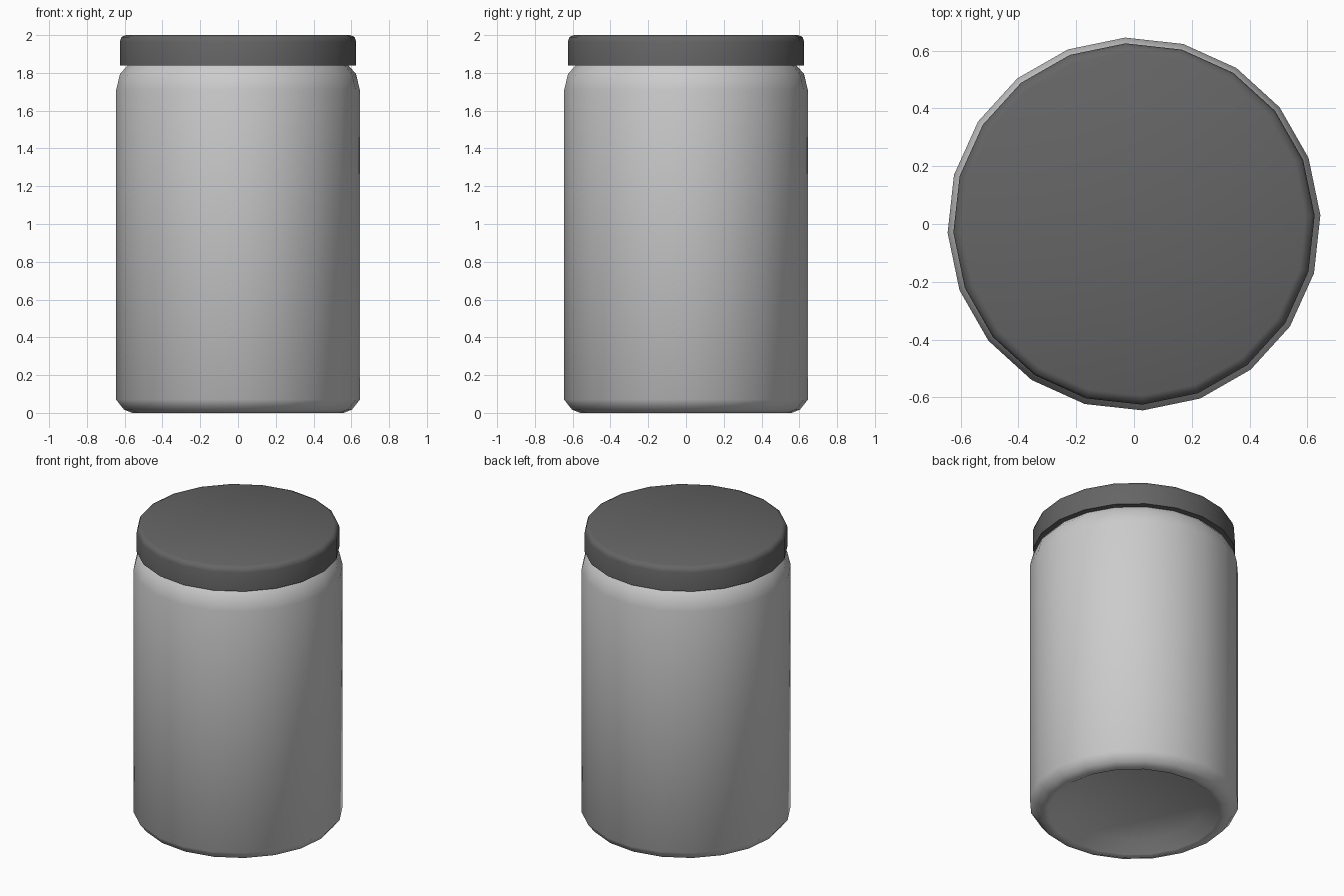
import bpy, bmesh, math

if "Cube" in bpy.data.objects:
    bpy.data.objects.remove(bpy.data.objects["Cube"])

SIDES = 20
TURN = math.radians(2.7)


def lathe(name, profile, angle):
    """Spin an (r, z) profile, listed bottom to top, and cap both ends."""
    bm = bmesh.new()
    rings = []
    for r, z in profile:
        ring = []
        for i in range(SIDES):
            a = TURN + 2 * math.pi * i / SIDES
            ring.append(bm.verts.new((r * math.cos(a), r * math.sin(a), z)))
        rings.append(ring)
    for low, high in zip(rings, rings[1:]):
        for i in range(SIDES):
            j = (i + 1) % SIDES
            bm.faces.new((low[i], low[j], high[j], high[i]))
    bm.faces.new(rings[0][::-1])
    bm.faces.new(rings[-1])
    mesh = bpy.data.meshes.new(name)
    bm.to_mesh(mesh)
    bm.free()
    obj = bpy.data.objects.new(name, mesh)
    bpy.context.collection.objects.link(obj)
    bpy.ops.object.select_all(action='DESELECT')
    obj.select_set(True)
    bpy.context.view_layer.objects.active = obj
    bpy.ops.object.shade_smooth_by_angle(angle=math.radians(angle))
    return obj


# Jar body: recessed base, rounded foot, straight wall, shoulder and neck
lathe("jar_body", [
    (0.44, 0.06), (0.53, 0.005), (0.56, 0.0), (0.605, 0.018), (0.646, 0.07),
    (0.646, 1.71), (0.625, 1.795), (0.585, 1.84), (0.56, 1.87),
], 60)

# Lid: flat cap with a rounded top rim
lid = lathe("lid", [
    (0.57, 1.838), (0.626, 1.838), (0.626, 1.965), (0.618, 1.99), (0.595, 2.0),
], 60)
dark = bpy.data.materials.new("dark_lid")
dark.diffuse_color = (0.13, 0.13, 0.13, 1)
dark.use_nodes = True
dark.node_tree.nodes["Principled BSDF"].inputs["Base Color"].default_value = dark.diffuse_color
lid.data.materials.append(dark)
